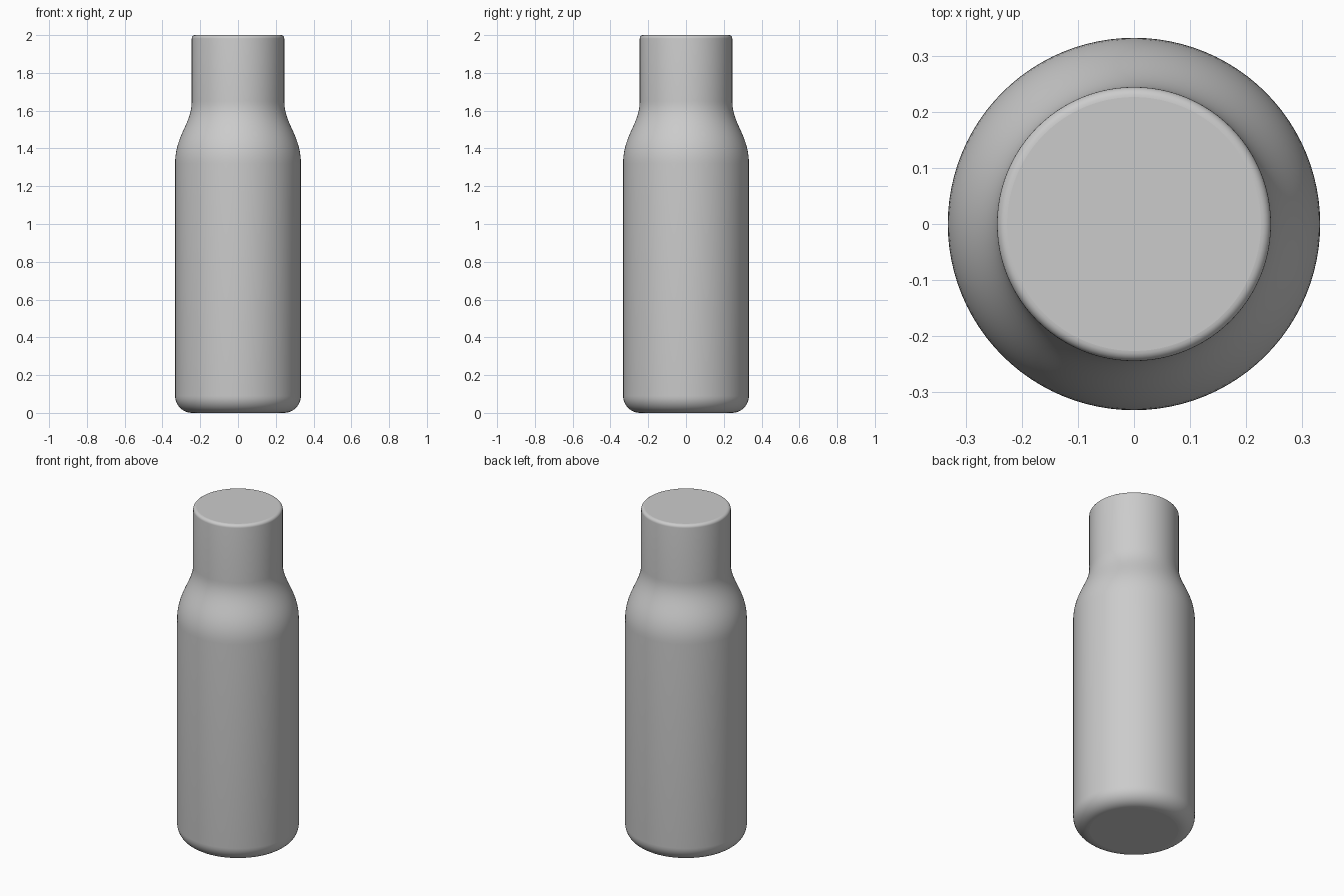
import bpy, bmesh, math
from mathutils import Vector
from mathutils.geometry import interpolate_bezier

cube = bpy.data.objects.get("Cube")
if cube:
    bpy.data.objects.remove(cube)

BODY_R, NECK_R, HEIGHT = 0.333, 0.245, 2.0
BASE_ROUND, RIM_ROUND = 0.09, 0.018
SIDES = 96


def fillet(r, z, size, start, steps):
    """Quarter-circle of profile points around (r, z), from angle start."""
    angles = [start + math.pi / 2 * i / steps for i in range(steps + 1)]
    return [Vector((r + size * math.cos(a), 0, z + size * math.sin(a))) for a in angles]


# Single plain grey
grey = bpy.data.materials.new("grey")
grey.use_nodes = True
colour = (0.6, 0.6, 0.6, 1)
grey.diffuse_color = colour
grey.node_tree.nodes["Principled BSDF"].inputs["Base Color"].default_value = colour

# Bottle outline: rounded base, straight wall, S-shaped shoulder, neck, rounded rim
shoulder = interpolate_bezier(
    Vector((BODY_R, 0, 1.32)), Vector((BODY_R, 0, 1.47)),
    Vector((NECK_R, 0, 1.53)), Vector((NECK_R, 0, 1.65)), 20)
outline = (fillet(BODY_R - BASE_ROUND, BASE_ROUND, BASE_ROUND, -math.pi / 2, 10)
           + shoulder
           + fillet(NECK_R - RIM_ROUND, HEIGHT - RIM_ROUND, RIM_ROUND, 0, 6))

# Revolve the outline ring by ring and close both ends
bm = bmesh.new()
rings = []
for p in outline:
    turns = [2 * math.pi * i / SIDES for i in range(SIDES)]
    rings.append([bm.verts.new((p.x * math.cos(a), p.x * math.sin(a), p.z)) for a in turns])
for low, high in zip(rings, rings[1:]):
    for i in range(SIDES):
        j = (i + 1) % SIDES
        bm.faces.new((low[i], low[j], high[j], high[i]))
bm.faces.new(rings[0][::-1])
bm.faces.new(rings[-1])

mesh = bpy.data.meshes.new("bottle")
bm.to_mesh(mesh)
bm.free()
mesh.materials.append(grey)
bottle = bpy.data.objects.new("bottle", mesh)
bpy.context.collection.objects.link(bottle)

# Smooth walls, flat ends
for face in mesh.polygons:
    face.use_smooth = len(face.vertices) == 4
